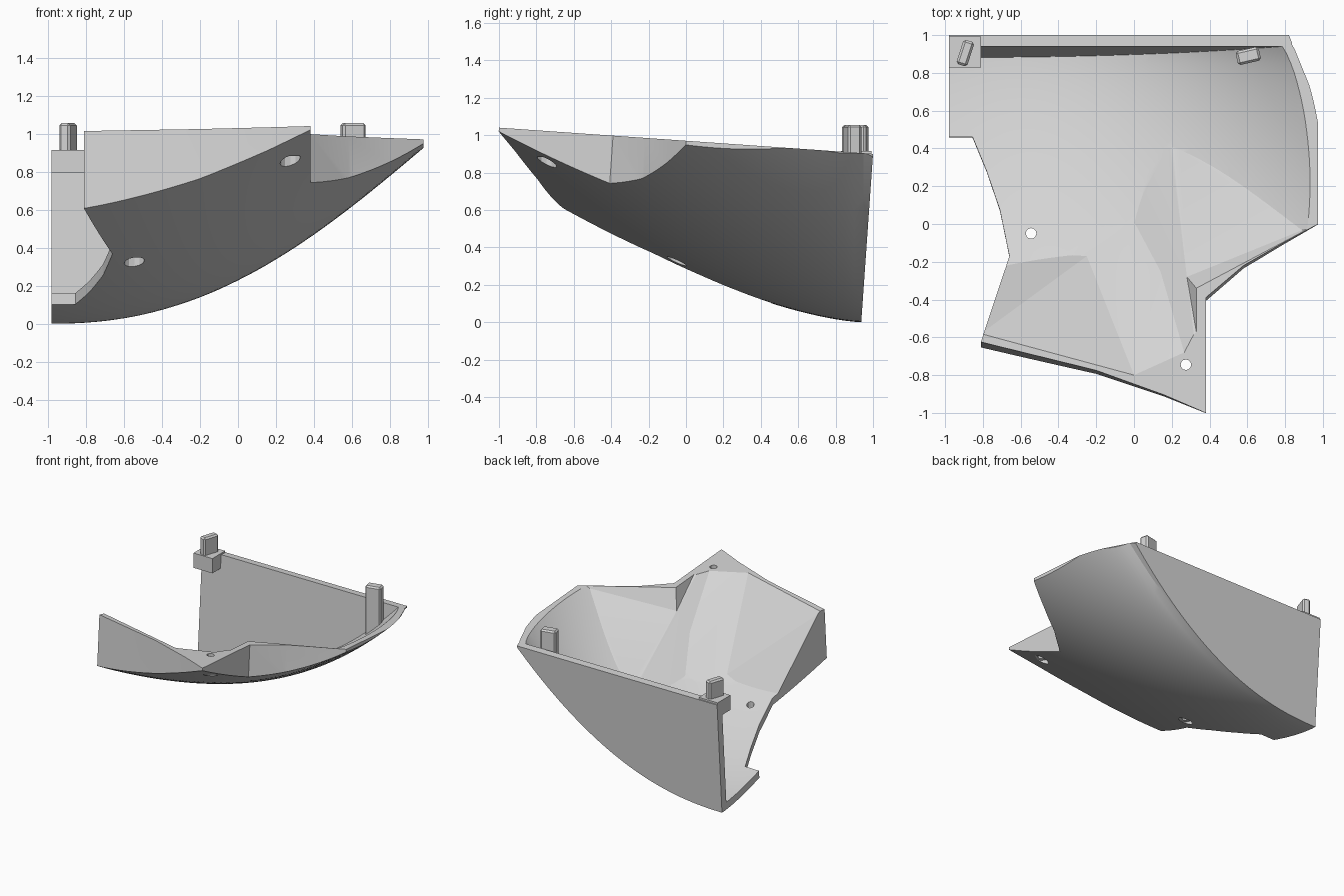
import bpy, bmesh, math
from mathutils import Matrix, Vector

if "Cube" in bpy.data.objects:
    bpy.data.objects.remove(bpy.data.objects["Cube"])

grey = bpy.data.materials.new("plain_grey")
grey.use_nodes = True
GREY = (0.66, 0.66, 0.66, 1)
grey.diffuse_color = GREY
grey.node_tree.nodes["Principled BSDF"].inputs["Base Color"].default_value = GREY
TILT = 0.07


def rim(x, y):
    """Tilted plane that closes the top of the bowl."""
    return 0.97 - TILT * y


def outer(x, y):
    """Outside surface of the bowl."""
    u, v = max(x + 0.98, 0), max(0.94 - y, 0)
    return 0.243 * u ** 2.2 + 0.3 * v ** 1.5 - 0.076 * u ** 2.5 * v ** 0.75


def add_object(name, bm):
    bmesh.ops.recalc_face_normals(bm, faces=bm.faces)
    mesh = bpy.data.meshes.new(name)
    bm.to_mesh(mesh)
    bm.free()
    mesh.materials.append(grey)
    obj = bpy.data.objects.new(name, mesh)
    bpy.context.collection.objects.link(obj)
    return obj


def boolean(obj, cutter, operation):
    cutter.hide_render = True
    mod = obj.modifiers.new("cut", "BOOLEAN")
    mod.operation, mod.solver, mod.object = operation, "EXACT", cutter
    bpy.context.view_layer.objects.active = obj
    bpy.ops.object.modifier_apply(modifier=mod.name)
    bpy.data.objects.remove(cutter)


def slab(name, lift, half=1.1, top=2.5, cells=44):
    """Solid above the bowl surface, raised by lift."""
    bm = bmesh.new()
    n = cells + 1
    at = [-half + 2 * half * i / cells for i in range(n)]
    grid = [[bm.verts.new((x, y, outer(x, y) + lift)) for y in at] for x in at]
    for i in range(cells):
        for j in range(cells):
            bm.faces.new((grid[i][j], grid[i + 1][j], grid[i + 1][j + 1], grid[i][j + 1]))
    border = [e for e in bm.edges if e.is_boundary]
    new = bmesh.ops.extrude_edge_only(bm, edges=border)["geom"]
    for v in new:
        if isinstance(v, bmesh.types.BMVert):
            v.co.z = top
    bmesh.ops.holes_fill(bm, edges=[e for e in bm.edges if e.is_boundary])
    return add_object(name, bm)


def prism(outline):
    """Outline on the rim plane, extended downward square to that plane."""
    bm = bmesh.new()
    low = [bm.verts.new((x, y - TILT * (rim(x, y) + 0.2), -0.2)) for x, y in outline]
    high = [bm.verts.new((x, y, rim(x, y))) for x, y in outline]
    bm.faces.new(low)
    bm.faces.new(high)
    for i in range(len(outline)):
        j = (i + 1) % len(outline)
        bm.faces.new((low[i], low[j], high[j], high[i]))
    return add_object("outline_cutter", bm)


def wedge(planes):
    """Large block trimmed by planes; each is three points and a direction to keep."""
    bm = bmesh.new()
    bmesh.ops.create_cube(bm, size=8)
    for a, b, c, keep in planes:
        a, b, c = Vector(a), Vector(b), Vector(c)
        normal = (b - a).cross(c - a).normalized()
        if normal.dot(Vector(keep)) > 0:
            normal = -normal
        bmesh.ops.bisect_plane(bm, geom=bm.verts[:] + bm.edges[:] + bm.faces[:],
                               plane_co=a, plane_no=normal, clear_outer=True)
        bmesh.ops.holes_fill(bm, edges=[e for e in bm.edges if e.is_boundary])
    return add_object("wedge_cutter", bm)


# Bowl body, filled up to the rim plane
side_cut = [(-0.98, 0.515), (-0.855, 0.515), (-0.78, 0.33), (-0.71, 0.12), (-0.66, -0.13)]
front_edge = [(-0.81, -0.625), (-0.2, -0.775), (0.16, -0.905), (0.38, -1)]
notch = [(0.38, -0.39), (0.58, -0.22), (0.79, -0.1), (0.975, 0)]
far_side = [(0.975, 0.62), (0.82, 1), (-0.98, 1)]
bowl = slab("bowl_shell", 0)
boolean(bowl, prism(side_cut + front_edge + notch + far_side), "INTERSECT")

# Hollow, leaving the back wall, front ramps, corner and notch rim standing
DOWN, BACK, LEFT = (0, 0, -1), (0, 1, 0), (1, 0, 0)
left_tip, front_mid = (-0.81, -0.58, 1.01), (0, -0.8, 1.026)
floor_mid, crease_end = (-0.25, -0.17, 0.51), (0.14, -0.25, 0.72)
corner_in, notch_in = (0.33, -0.65, 1.015), (0.33, -0.34, 0.994)
notch_foot, side_tip = (0.28, -0.28, 0.84), (0.97, 0, 0.97)
wall_top = rim(0, 0.94)
hollow = slab("hollow_cutter", 0.06)
for planes in (
    [((0, 0.94, wall_top), (1, 0.94, wall_top), (0, 0.94 - TILT, wall_top - 1), BACK)],
    [(left_tip, (-0.66, -0.17, 0.37), floor_mid, DOWN), (left_tip, floor_mid, front_mid, DOWN)],
    [(front_mid, corner_in, crease_end, DOWN), (front_mid, crease_end, floor_mid, DOWN)],
    [(notch_in, side_tip, notch_foot, DOWN), (corner_in, notch_in, notch_foot, LEFT)],
    [(crease_end, notch_foot, (0.2, 0.25, 0.53), DOWN),
     (notch_foot, side_tip, (0.3, 0.3, 0.55), DOWN)],
):
    boolean(hollow, wedge(planes), "DIFFERENCE")
boolean(bowl, hollow, "DIFFERENCE")

# Screw holes, wider on the outside
for x, y in ((-0.545, -0.05), (0.275, -0.745)):
    for radius, top in ((0.028, 2), (0.054, outer(x, y) + 0.025)):
        bm = bmesh.new()
        bmesh.ops.create_cone(bm, cap_ends=True, segments=12, radius1=radius, radius2=radius,
                              depth=3, matrix=Matrix.Translation((x, y, top - 1.5)))
        boolean(bowl, add_object("hole_cutter", bm), "DIFFERENCE")


def block(name, centre, size, turn=0, bevel=0):
    bm = bmesh.new()
    bmesh.ops.create_cube(bm, size=1, matrix=Matrix.Translation(centre)
                          @ Matrix.Rotation(math.radians(turn), 4, "Z")
                          @ Matrix.Diagonal((*size, 1)))
    if bevel:
        top = max(v.co.z for v in bm.verts)
        edges = [e for e in bm.edges if any(v.co.z > top - 0.01 for v in e.verts)]
        bmesh.ops.bevel(bm, geom=edges, offset=bevel, segments=1, affect="EDGES")
    return add_object(name, bm)


# Corner block and locating pegs; the side peg stands on the sloping floor
corner_block = block("corner_block", (-0.895, 0.91, 0.855), (0.17, 0.165, 0.12))
corner_peg = block("corner_peg", (-0.893, 0.905, 0.95), (0.06, 0.135, 0.21), -18, 0.012)
side_peg = block("side_peg", (0.605, 0.89, 0.855), (0.125, 0.075, 0.4), 13, 0.012)
boolean(side_peg, slab("floor_cutter", 0.03), "INTERSECT")

bpy.ops.object.select_all(action="DESELECT")
for obj in (bowl, corner_block, corner_peg, side_peg):
    obj.select_set(True)
bpy.context.view_layer.objects.active = bowl
bpy.ops.object.shade_smooth_by_angle(angle=math.radians(15))
